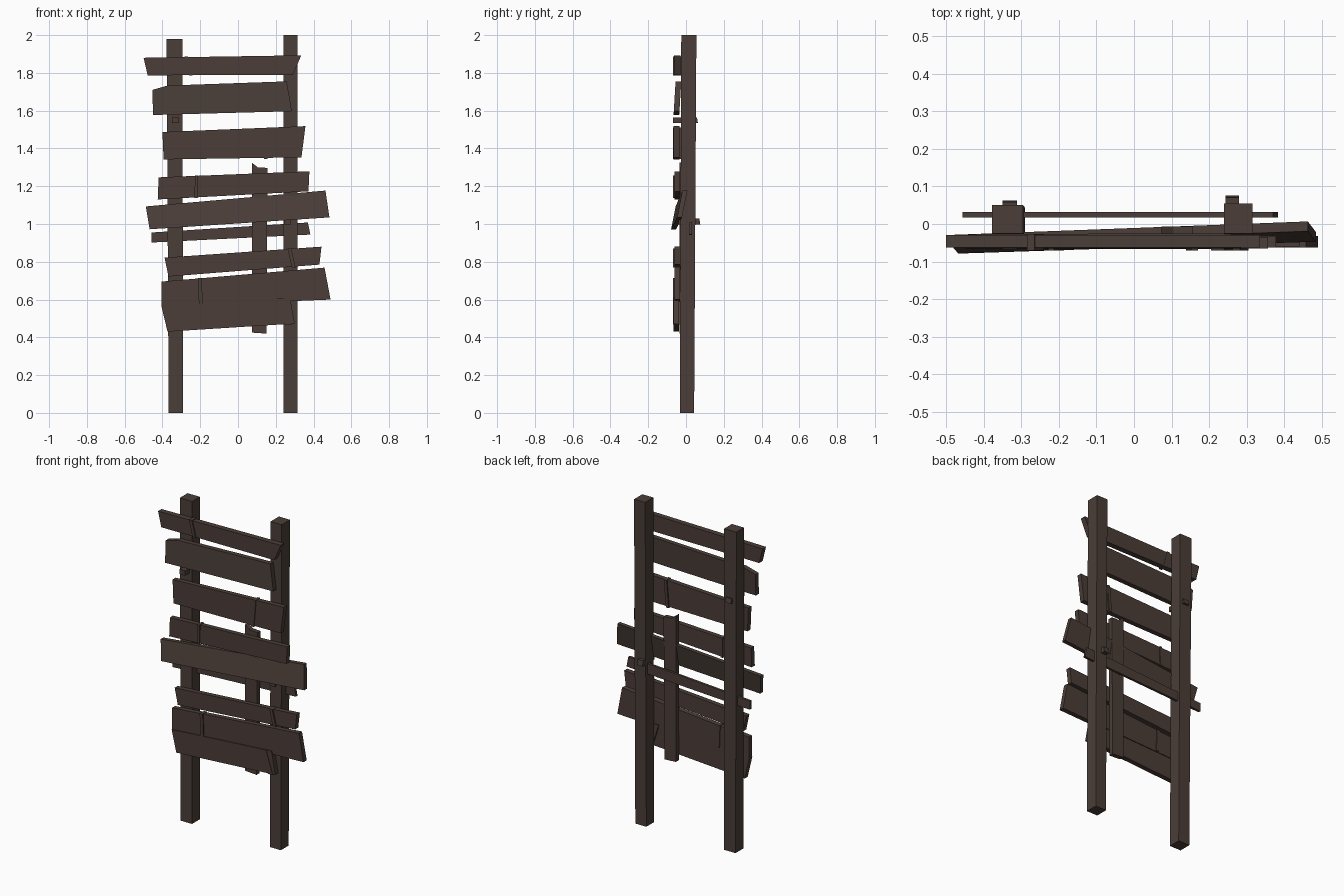
import bpy, bmesh
from mathutils import Vector

if "Cube" in bpy.data.objects:
    bpy.data.objects.remove(bpy.data.objects["Cube"])

wood = bpy.data.materials.new("dark weathered wood")
wood.diffuse_color = (0.070, 0.048, 0.040, 1)
wood.use_nodes = True
wood.node_tree.nodes["Principled BSDF"].inputs["Base Color"].default_value = wood.diffuse_color


def loft(name, ring_a, ring_b):
    """Solid between two matching rings of points."""
    bm = bmesh.new()
    a = [bm.verts.new(p) for p in ring_a]
    b = [bm.verts.new(p) for p in ring_b]
    n = len(a)
    bm.faces.new(a)
    bm.faces.new(b[::-1])
    for i in range(n):
        bm.faces.new((a[i], b[i], b[(i + 1) % n], a[(i + 1) % n]))
    bmesh.ops.recalc_face_normals(bm, faces=bm.faces)
    me = bpy.data.meshes.new(name)
    bm.to_mesh(me)
    bm.free()
    me.materials.append(wood)
    ob = bpy.data.objects.new(name, me)
    bpy.context.collection.objects.link(ob)
    return ob


def board(name, outline, y=-0.064, thick=0.03, yaw=0.0, pitch=0.0):
    """Front outline in x,z; y is the front face at the board's middle."""
    zc = sum(p[1] for p in outline) / len(outline)
    ring = [Vector((x, y + yaw * x + pitch * (z - zc), z)) for x, z in outline]
    return loft(name, ring, [p + Vector((0, thick, 0)) for p in ring])


def rect(x0, x1, y0, y1, z):
    return [(x0, y0, z), (x1, y0, z), (x1, y1, z), (x0, y1, z)]


# Upright posts, leaning slightly
loft("left_post", rect(-.367, -.29, -.033, .043, 0), rect(-.378, -.295, -.025, .05, 1.98))
loft("right_post", rect(.24, .315, -.033, .043, 0), rect(.24, .315, -.025, .055, 2.0))

# Cross boards, top to bottom
board("board_1", [(-.5, 1.88), (.335, 1.893), (.29, 1.79), (-.478, 1.787)], y=-.063, thick=.034)
board("board_2", [(-.453, 1.71), (-.373, 1.733), (.258, 1.755), (.285, 1.597), (-.45, 1.577)],
      y=-.06, thick=.03, pitch=.06)
board("board_3", [(-.4, 1.487), (.357, 1.518), (.336, 1.353), (-.394, 1.342)], y=-.065)
board("board_4", [(-.42, 1.247), (.378, 1.279), (.373, 1.173), (-.425, 1.13)], y=-.062)
board("board_5", [(-.488, 1.093), (.463, 1.177), (.484, 1.035), (-.468, .972)],
      y=-.05, yaw=.02, pitch=.2, thick=.026)
board("back_board", [(-.457, .955), (.37, 1.008), (.383, .944), (-.457, .902)], y=.017, thick=.015)
board("board_6", [(-.389, .822), (.442, .88), (.431, .785), (-.368, .722)], y=-.06)
board("board_7", [(-.405, .695), (.458, .769), (.49, .6), (-.405, .563)], y=-.062)
board("board_8", [(-.405, .563), (-.2, .578), (.275, .612), (.3, .473), (-.373, .43)], y=-.067)

# Vertical brace behind the boards
board("upright_brace", [(.073, 1.325), (.105, 1.3), (.157, 1.297), (.15, .42), (.073, .425)],
      y=-.034, thick=.028)

# Cracked strips across the boards: top x, bottom x, width, top z, bottom z
strips = [(-.285, -.26, .02, 1.888, 1.785), (.152, .138, .018, 1.512, 1.345),
          (-.228, -.23, .015, 1.258, 1.138), (.262, .285, .02, .87, .77),
          (-.212, -.207, .02, .715, .577), (.205, .25, .035, .608, .468)]
for i, (xt, xb, w, zt, zb) in enumerate(strips):
    board(f"crack_strip_{i + 1}", [(xt, zt), (xt + w, zt), (xb + w, zb), (xb, zb)],
          y=-.07, thick=.043)

# Pegs driven through the posts
loft("left_peg", rect(-.35, -.312, -.068, .063, 1.535), rect(-.35, -.312, -.068, .058, 1.565))
loft("right_peg", rect(.243, .28, -.04, .076, .997), rect(.243, .28, -.04, .07, 1.03))
